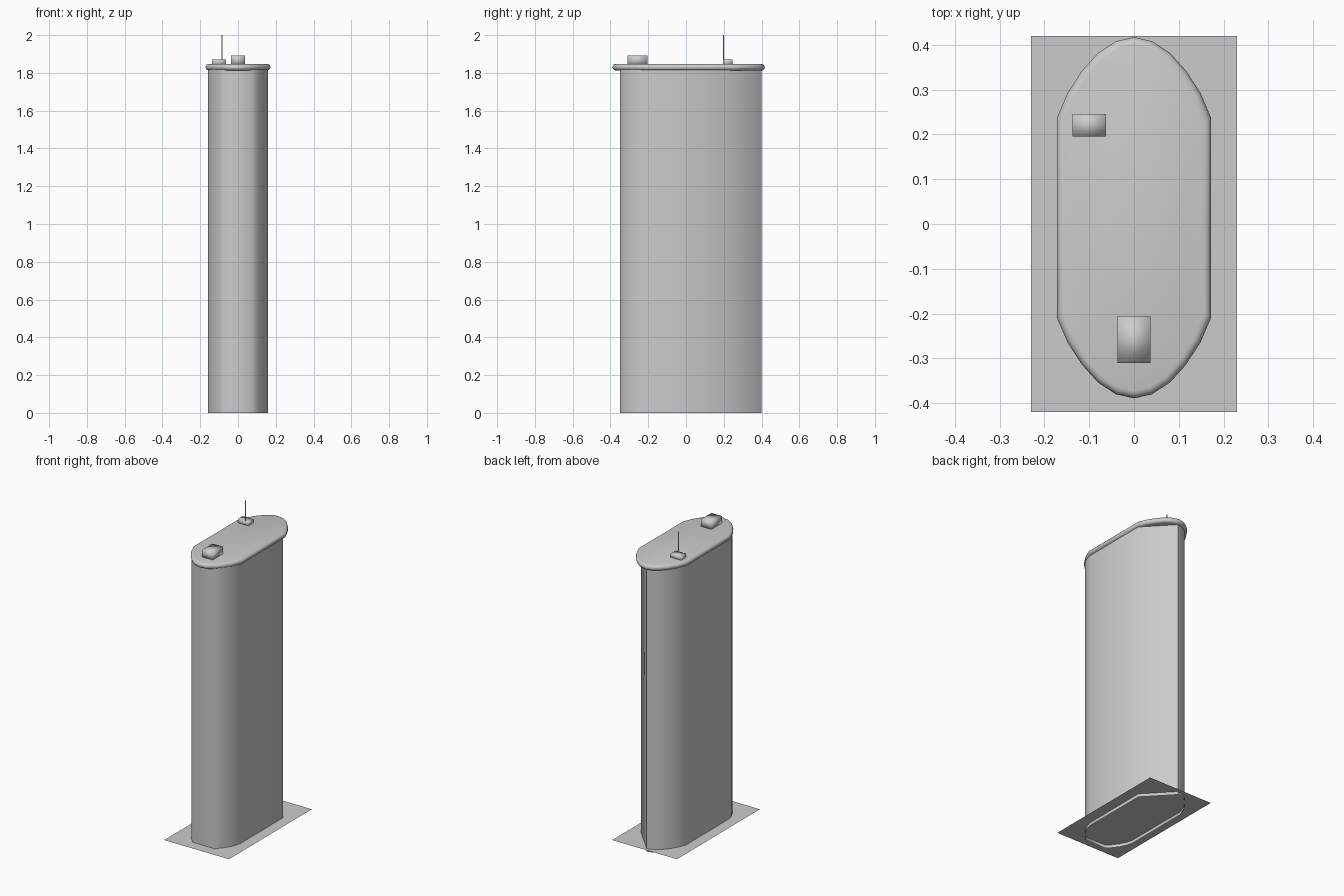
import bpy, bmesh, math

if "Cube" in bpy.data.objects:
    bpy.data.objects.remove(bpy.data.objects["Cube"])


def make_object(name, bm, angle=None):
    bmesh.ops.recalc_face_normals(bm, faces=bm.faces)
    mesh = bpy.data.meshes.new(name)
    bm.to_mesh(mesh)
    bm.free()
    ob = bpy.data.objects.new(name, mesh)
    bpy.context.collection.objects.link(ob)
    bpy.ops.object.select_all(action='DESELECT')
    ob.select_set(True)
    bpy.context.view_layer.objects.active = ob
    if angle is None:
        bpy.ops.object.shade_smooth()
    else:
        bpy.ops.object.shade_smooth_by_angle(angle=math.radians(angle))
    return ob


def ring(bm, outline, z):
    return [bm.verts.new((x, y, z)) for x, y in outline]


def bridge(bm, a, b):
    n = len(a)
    for i in range(n):
        bm.faces.new((a[i], a[(i + 1) % n], b[(i + 1) % n], b[i]))


def mirrored(half):
    # half runs front to back on +x; centre points are not doubled
    return half + [(-x, y) for x, y in reversed(half) if x > 0.001]


def box(name, x0, x1, y0, y1, z0, z1):
    bm = bmesh.new()
    outline = [(x0, y0), (x1, y0), (x1, y1), (x0, y1)]
    a, b = ring(bm, outline, z0), ring(bm, outline, z1)
    bridge(bm, a, b)
    bm.faces.new(a)
    bm.faces.new(b)
    return make_object(name, bm)


# Hollow column: open underneath, flat front, straight chamfer on the right back
front_right = [(0.075, -0.35), (0.105, -0.32), (0.13, -0.285), (0.15, -0.245), (0.16, -0.205)]
back_left = [(-0.04, 0.39), (-0.077, 0.366), (-0.11, 0.328), (-0.137, 0.285), (-0.16, 0.23)]
front_left = [(-x, y) for x, y in reversed(front_right)]
column = front_right + [(0.16, 0.23), (0, 0.40)] + back_left + front_left
bm = bmesh.new()
bridge(bm, ring(bm, column, 0), ring(bm, column, 1.82))
make_object("column", bm, 46)

# Cap with a rounded rim
back = [(0.172, 0.237), (0.148, 0.293), (0.116, 0.342), (0.08, 0.382), (0.04, 0.408), (0, 0.417)]
front = [(x, 0.028 - y) for x, y in reversed(back)]
cap = mirrored(front + back)
bm = bmesh.new()
rings = []
for i in range(7):
    a = math.pi * (i / 6 - 0.5)
    inset = 0.016 * (1 - math.cos(a))
    sx, sy = 1 - inset / 0.172, 1 - inset / 0.403
    outline = [(x * sx, 0.014 + (y - 0.014) * sy) for x, y in cap]
    rings.append(ring(bm, outline, 1.83 + 0.017 * math.sin(a)))
for a, b in zip(rings, rings[1:]):
    bridge(bm, a, b)
bm.faces.new(rings[0])
bm.faces.new(rings[-1])
make_object("cap", bm)

# Thin floor plate
bm = bmesh.new()
bm.faces.new(ring(bm, [(-0.23, -0.42), (0.23, -0.42), (0.23, 0.42), (-0.23, 0.42)], 0.02))
make_object("floor_plate", bm)

# Boxes on the cap
box("front_box", -0.037, 0.037, -0.31, -0.205, 1.84, 1.893)
box("antenna_base", -0.137, -0.063, 0.195, 0.245, 1.84, 1.871)

# Antenna rod
bm = bmesh.new()
circle = [(-0.085 + 0.003 * math.cos(i * math.pi / 3), 0.199 + 0.003 * math.sin(i * math.pi / 3))
          for i in range(6)]
low, high = ring(bm, circle, 1.865), ring(bm, circle, 2.0)
bridge(bm, low, high)
bm.faces.new(high)
make_object("antenna", bm)
